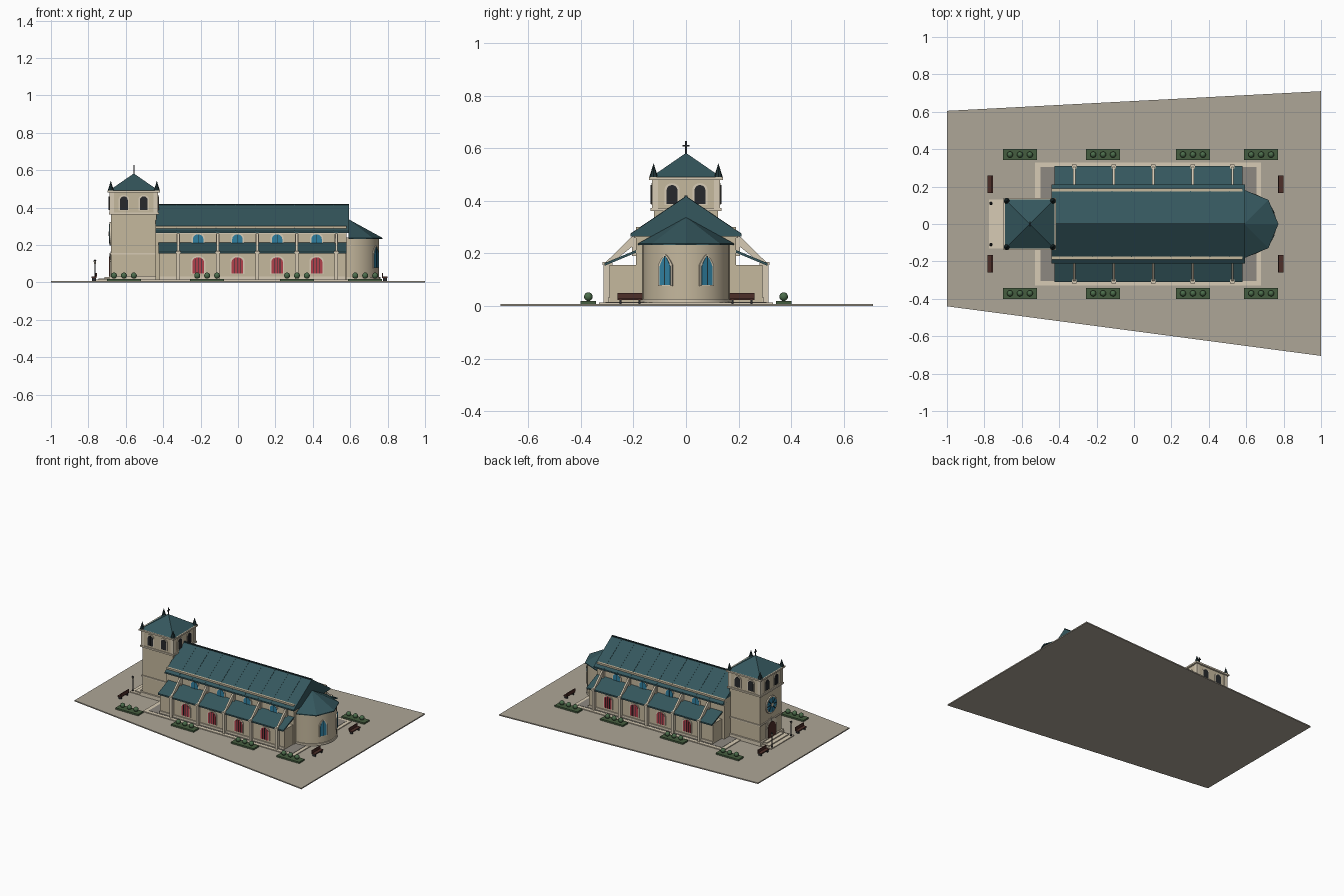
import bpy, bmesh, math
from mathutils import Vector as V

if "Cube" in bpy.data.objects:
    bpy.data.objects.remove(bpy.data.objects["Cube"])

def mat(name, r, g, b):
    m = bpy.data.materials.new(name)
    m.diffuse_color = (r, g, b, 1)
    m.use_nodes = True
    m.node_tree.nodes["Principled BSDF"].inputs["Base Color"].default_value = m.diffuse_color
    return m

WALL = mat("stone", .56, .48, .34)
TRIM = mat("light_stone", .68, .60, .46)
ROOF = mat("slate_teal", .035, .095, .11)
DARKROOF = mat("dark_slate", .015, .035, .04)
GROUND = mat("ground", .42, .38, .31)
PAVE = mat("paving", .27, .25, .22)
BLUE = mat("blue_glass", .03, .22, .36)
RED = mat("red_glass", .45, .05, .07)
DARK = mat("dark_metal", .02, .022, .025)
WOOD = mat("wood", .075, .028, .022)
SOIL = mat("hedge_bed", .06, .11, .05)
LEAF = mat("leaf", .07, .15, .07)

def finish(name, bm, m):
    bmesh.ops.recalc_face_normals(bm, faces=bm.faces)
    me = bpy.data.meshes.new(name)
    bm.to_mesh(me)
    bm.free()
    ob = bpy.data.objects.new(name, me)
    bpy.context.collection.objects.link(ob)
    me.materials.append(m)
    return ob

def prism(name, pts, m, o=(0, 0, 0), u=(1, 0, 0), v=(0, 1, 0), n=(0, 0, 1)):
    """Extrude a 2D outline (u, v plane at o) along the vector n."""
    o, u, v, n = V(o), V(u), V(v), V(n)
    bm = bmesh.new()
    f = bm.faces.new([bm.verts.new(o + u * a + v * b) for a, b in pts])
    r = bmesh.ops.extrude_face_region(bm, geom=[f])
    bmesh.ops.translate(bm, vec=n, verts=[e for e in r["geom"] if isinstance(e, bmesh.types.BMVert)])
    return finish(name, bm, m)

def box(name, x0, x1, y0, y1, z0, z1, m):
    return prism(name, [(x0, y0), (x1, y0), (x1, y1), (x0, y1)], m, (0, 0, z0), n=(0, 0, z1 - z0))

def cone(name, loc, r1, r2, h, m, seg=12, smooth=False):
    bm = bmesh.new()
    bmesh.ops.create_cone(bm, cap_ends=True, segments=seg, radius1=r1, radius2=r2, depth=h)
    bmesh.ops.translate(bm, vec=V(loc) + V((0, 0, h / 2)), verts=bm.verts)
    if smooth:
        for f in bm.faces:
            f.smooth = len(f.verts) == 4
    return finish(name, bm, m)

def ball(name, loc, r, m):
    bm = bmesh.new()
    bmesh.ops.create_uvsphere(bm, u_segments=14, v_segments=9, radius=r)
    bmesh.ops.translate(bm, vec=loc, verts=bm.verts)
    for f in bm.faces:
        f.smooth = True
    return finish(name, bm, m)

def arch(w, h, rise, pointed=False):
    pts = [(-w / 2, 0), (w / 2, 0)]
    for i in range(11):
        t = math.pi * i / 10
        x = math.cos(t)
        y = (1 - abs(x) ** 1.5) if pointed else math.sin(t)
        pts.append((x * w / 2, h - rise + rise * y))
    return pts

def window(name, loc, ang, w, h, rise, glass, pointed=False, bars=1):
    """Arched window on a wall whose outward normal points at angle ang."""
    n = V((math.cos(ang), math.sin(ang), 0))
    u = V((-n.y, n.x, 0))
    v, loc = V((0, 0, 1)), V(loc)
    prism(name + "_frame", arch(w + .014, h + .01, rise, pointed), TRIM, loc - n * .01 - v * .003, u, v, n * .014)
    prism(name + "_glass", arch(w, h, rise, pointed), glass, loc - n * .01, u, v, n * .016)
    for i in range(bars):
        a = (i + 1) / (bars + 1) * w - w / 2
        hh = h if abs(a) < .001 else h - rise * .35
        prism(name + "_bar", [(a - .0015, 0), (a + .0015, 0), (a + .0015, hh), (a - .0015, hh)],
              glass if glass is DARK else DARKROOF, loc, u, v, n * .008)

# Ground and plinth
prism("ground", [(-1, -.44), (1, -.705), (1, .71), (-1, .605)], GROUND, n=(0, 0, .008))
box("plinth", -.53, .68, -.33, .33, .006, .014, TRIM)
box("plinth_paving", -.50, .655, -.305, .305, .006, .016, PAVE)

# Nave with solid gable roof
box("nave_wall", -.44, .58, -.19, .19, .014, .30, WALL)
prism("nave_roof", [(-.21, .265), (.21, .265), (.21, .275), (0, .417), (-.21, .275)], ROOF,
      (-.44, 0, 0), (0, 1, 0), (0, 0, 1), (1.033, 0, 0))
box("roof_ridge", -.44, .593, -.005, .005, .412, .420, DARKROOF)

# Aisles, flying buttresses, side windows
for s in (-1, 1):
    side = "right" if s > 0 else "left"
    Y, Z = (0, s, 0), (0, 0, 1)
    ya, yb = sorted((s * .18, s * .29))
    box(f"aisle_wall_{side}", -.42, .575, ya, yb, .014, .157, WALL)
    ya, yb = sorted((s * .285, s * .297))
    box(f"aisle_base_{side}", -.42, .575, ya, yb, .014, .032, TRIM)
    ya, yb = sorted((s * .185, s * .197))
    box(f"nave_cornice_{side}", -.44, .58, ya, yb, .258, .268, TRIM)
    prism(f"aisle_roof_{side}", [(.185, .205), (.185, .215), (.31, .163), (.31, .153)], ROOF,
          (-.425, 0, 0), Y, Z, (1.005, 0, 0))
    for i in range(5):
        x = -.32 + i * .2115
        ya, yb = sorted((s * .28, s * .313))
        box(f"buttress_pier_{side}", x - .009, x + .009, ya, yb, .014, .163, TRIM)
        ya, yb = sorted((s * .295, s * .317))
        box(f"buttress_cap_{side}", x - .012, x + .012, ya, yb, .156, .168, TRIM)
        ya, yb = sorted((s * .185, s * .205))
        box(f"clerestory_pier_{side}", x - .009, x + .009, ya, yb, .19, .268, TRIM)
        prism(f"flying_buttress_{side}", [(.312, .16), (.288, .16), (.19, .237), (.19, .262), (.208, .262)],
              TRIM, (x - .006, 0, 0), Y, Z, (.012, 0, 0))
    for x in (-.213, -.003, .209, .42):
        a = s * math.pi / 2
        window(f"aisle_window_{side}", (x, s * .29, .048), a, .062, .086, .026, RED, bars=3)
        window(f"clerestory_window_{side}", (x, s * .19, .203), a, .056, .054, .027, BLUE)
    # Standing seams on the nave roof
    for i in range(9):
        x = -.33 + i * .105
        prism(f"roof_seam_{side}", [(0, .416), (0, .4185), (.21, .2765), (.21, .274)], ROOF,
              (x, 0, 0), Y, Z, (.004, 0, 0))

# Apse: round wall, half-octagon roof
cone("apse_wall", (.59, 0, .014), .165, .165, .225, WALL, 48, True)
cone("apse_base", (.59, 0, .014), .171, .171, .014, TRIM, 48, True)
bm = bmesh.new()
ring = [(.59 + .182 * math.cos(i * math.pi / 4), .182 * math.sin(i * math.pi / 4)) for i in range(-2, 3)]
lo = [bm.verts.new((x, y, .232)) for x, y in ring]
hi = [bm.verts.new((x, y, .238)) for x, y in ring]
top = bm.verts.new((.59, 0, .338))
for i in range(4):
    bm.faces.new((lo[i], lo[i + 1], hi[i + 1], hi[i]))
    bm.faces.new((hi[i], hi[i + 1], top))
bm.faces.new(lo)
bm.faces.new([lo[0]] + [hi[0], top, hi[4]] + [lo[4]])
finish("apse_roof", bm, ROOF)
for a in (-.49, .49):
    window("apse_window", (.59 + .165 * math.cos(a), .165 * math.sin(a), .08), a, .046, .11, .04, BLUE, True)

# Tower
TX = -.557
def tower_ring(name, h, z0, z1, m):
    box(name, TX - h, TX + h, -h, h, z0, z1, m)
tower_ring("tower_base", .133, .008, .035, TRIM)
tower_ring("tower_body", .122, .014, .37, WALL)
tower_ring("tower_belt", .129, .148, .156, TRIM)
tower_ring("belfry_belt", .134, .362, .373, TRIM)
tower_ring("belfry", .127, .37, .485, WALL)
tower_ring("tower_cornice", .14, .480, .491, TRIM)
bm = bmesh.new()
base = [bm.verts.new((TX + .135 * a, .135 * b, .489)) for a, b in ((-1, -1), (1, -1), (1, 1), (-1, 1))]
tip = bm.verts.new((TX, 0, .582))
bm.faces.new(base)
for i in range(4):
    bm.faces.new((base[i], base[(i + 1) % 4], tip))
finish("tower_roof", bm, ROOF)
for a in (-1, 1):
    for b in (-1, 1):
        cone("pinnacle", (TX + a * .123, b * .123, .488), .017, 0, .055, DARKROOF, 8)
        box("tower_corner", TX + a * .118 - .012, TX + a * .118 + .012,
            b * .118 - .012, b * .118 + .012, .372, .482, TRIM)
box("cross_post", TX - .003, TX + .003, -.003, .003, .575, .627, DARK)
box("cross_arm", TX - .003, TX + .003, -.014, .014, .606, .612, DARK)
for k in range(4):
    a = k * math.pi / 2
    n = V((math.cos(a), math.sin(a), 0))
    for d in (-.053, .053):
        p = V((TX, 0, .388)) + n * .127 + V((-n.y, n.x, 0)) * d
        window("belfry_window", p, a, .042, .072, .022, DARK)

# West front: rose window, door, steps
def disc(r, k=32):
    return [(r * math.cos(2 * math.pi * i / k), r * math.sin(2 * math.pi * i / k)) for i in range(k)]
FX = TX - .122
for nm, r, d, m in (("rose_frame", .062, .008, TRIM), ("rose_glass", .052, .010, BLUE), ("rose_hub", .012, .013, TRIM)):
    prism(nm, disc(r), m, (FX + .005, 0, .26), (0, 1, 0), (0, 0, 1), (-d - .005, 0, 0))
for i in range(8):
    a = i * math.pi / 4
    c, s = V((0, math.cos(a), math.sin(a))), V((0, -math.sin(a), math.cos(a)))
    prism("rose_spoke", [(0, -.0025), (.053, -.0025), (.053, .0025), (0, .0025)], DARKROOF,
          (FX, 0, .26), c, s, (-.012, 0, 0))
window("portal_surround", (FX, 0, .03), math.pi, .11, .128, .055, TRIM)
prism("door", arch(.084, .108, .042), WOOD, (FX, 0, .03), (0, 1, 0), (0, 0, 1), (-.011, 0, 0))
for i, (x, h) in enumerate(((-.775, .13), (-.745, .112), (-.715, .095))):
    box(f"step_{i}", x, -.66, -h, h, .006, .014 + i * .007, TRIM)

# Lamps, benches, planters
for s in (-1, 1):
    y = s * .11
    cone("lamp_foot", (-.765, y, .008), .008, .005, .014, DARK)
    cone("lamp_post", (-.765, y, .008), .003, .003, .09, DARK, 8)
    cone("lamp_glass", (-.765, y, .098), .005, .008, .016, TRIM, 6)
    cone("lamp_cap", (-.765, y, .114), .010, 0, .010, DARK, 6)
    for x, d in ((-.77, 1), (.785, -1)):
        yc = s * .213
        box("bench_seat", x - .014, x + .014, yc - .047, yc + .047, .024, .030, WOOD)
        xb = x + d * .012
        box("bench_back", xb - .003, xb + .003, yc - .047, yc + .047, .030, .050, WOOD)
        for e in (-.036, .036):
            box("bench_leg", x - .011, x + .011, yc + e - .004, yc + e + .004, .008, .025, DARK)
    for x in (-.61, -.165, .315, .68):
        yc = s * .371
        box("planter", x - .091, x + .091, yc - .03, yc + .03, .008, .019, SOIL)
        for e in (-.053, 0, .053):
            ball("shrub", (x + e, yc, .036), .0165, LEAF)
